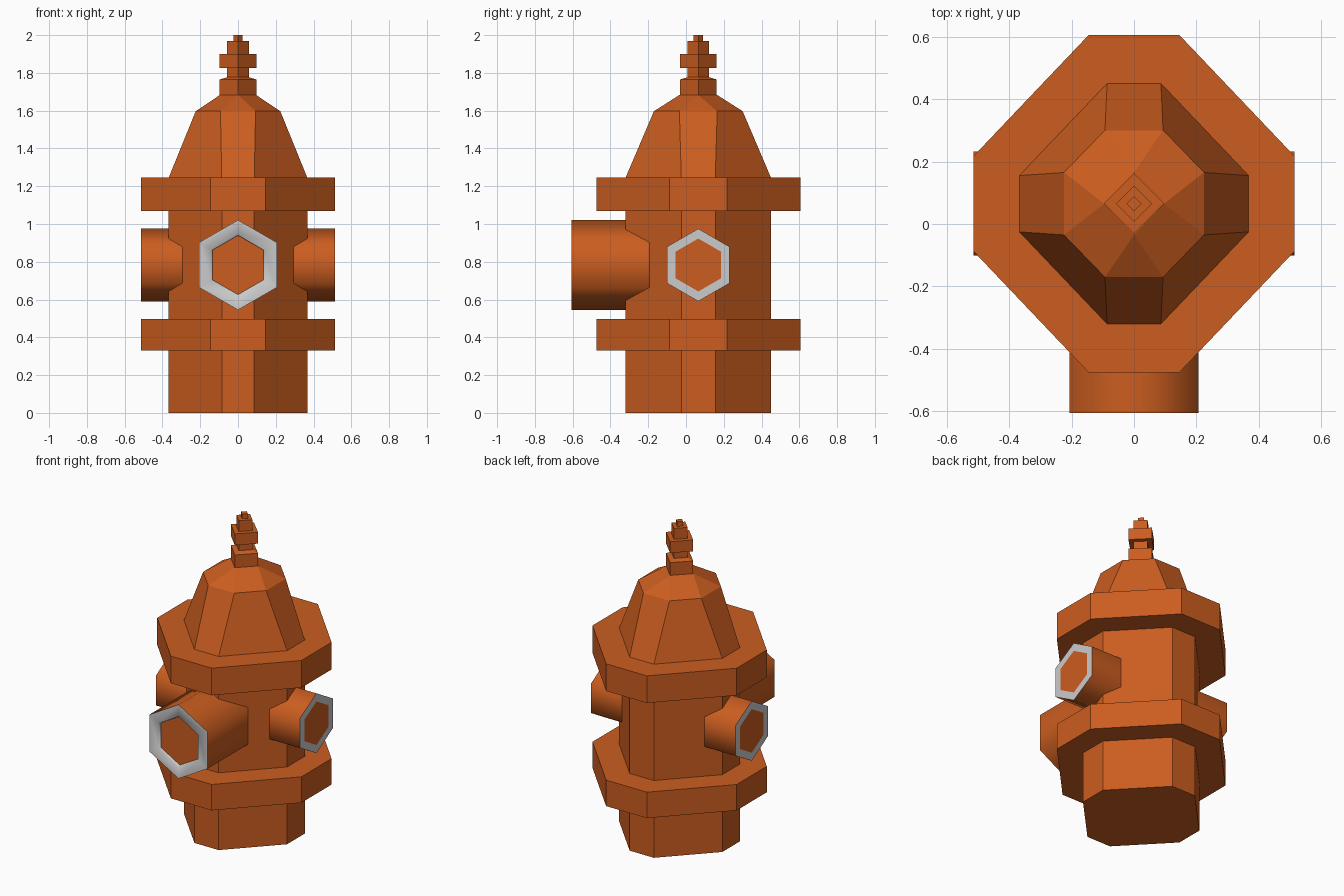
import bpy, bmesh, math

if "Cube" in bpy.data.objects:
    bpy.data.objects.remove(bpy.data.objects["Cube"])

CY = 0.065      # the barrel axis sits slightly behind the origin
NZ = 0.783      # height of the outlet axes

orange = bpy.data.materials.new("orange_paint")
orange.diffuse_color = (0.6, 0.11, 0.014, 1)
orange.use_nodes = True
orange.node_tree.nodes["Principled BSDF"].inputs["Base Color"].default_value = orange.diffuse_color


def loft(name, rings, bottom=False, top=False, mat=orange, smooth=False):
    """Skin a stack of equal-length counter-clockwise rings."""
    bm = bmesh.new()
    vs = [[bm.verts.new(p) for p in ring] for ring in rings]
    n = len(vs[0])
    for a, b in zip(vs, vs[1:]):
        for i in range(n):
            j = (i + 1) % n
            f = bm.faces.new((a[i], a[j], b[j], b[i]))
            f.smooth = smooth
    if bottom:
        bm.faces.new(vs[0][::-1])
    if top:
        bm.faces.new(vs[-1])
    bmesh.ops.remove_doubles(bm, verts=bm.verts, dist=0.0005)
    me = bpy.data.meshes.new(name)
    bm.to_mesh(me)
    bm.free()
    if mat:
        me.materials.append(mat)
    ob = bpy.data.objects.new(name, me)
    bpy.context.collection.objects.link(ob)
    return ob


def octagon(z, x, y, cx, cy):
    """Octagon with half sizes x, y and half side lengths cx (front), cy (side)."""
    return [(px, py + CY, z) for px, py in
            ((x, -cy), (x, cy), (cx, y), (-cx, y),
             (-x, cy), (-x, -cy), (-cx, -y), (cx, -y))]


def ngon(n, r, z, cy=0.0):
    """Regular polygon with a corner on +y."""
    return [(r * math.cos(math.pi / 2 + math.tau * i / n),
             cy + r * math.sin(math.pi / 2 + math.tau * i / n), z) for i in range(n)]


# barrel with its two flanges
BODY = (0.367, 0.385, 0.086, 0.09)
FLANGE = (0.513, 0.54, 0.145, 0.153)
steps = [(0, BODY), (0.33, BODY), (0.33, FLANGE), (0.497, FLANGE), (0.497, BODY),
         (1.07, BODY), (1.07, FLANGE), (1.245, FLANGE), (1.245, BODY)]
loft("barrel", [octagon(z, *s) for z, s in steps], bottom=True)

# bonnet, closing from an octagon to a diamond
loft("bonnet", [octagon(1.245, *BODY),
                octagon(1.597, 0.224, 0.235, 0.093, 0.1),
                octagon(1.683, 0.096, 0.1, 0, 0)], top=True)

# stepped diamond finial
finial = [(1.683, 0.097), (1.765, 0.097), (1.777, 0.057), (1.827, 0.057), (1.827, 0.097),
          (1.9, 0.097), (1.9, 0.057), (1.97, 0.057), (1.97, 0.024), (2.0, 0.024)]
loft("finial", [ngon(4, r, z, CY) for z, r in finial], top=True)


# hexagonal outlets: pipe, grey rim and orange plug, built along local z
def outlet(name, base, angle, start, end, r, inner, depth):
    parts = [
        loft(name + "_pipe", [ngon(6, r, start), ngon(6, r, end)], smooth=True),
        loft(name + "_rim", [ngon(6, r, end), ngon(6, inner, end),
                             ngon(6, inner - depth / 3, end - depth)],
             mat=None, smooth=depth > 0),
        loft(name + "_plug", [ngon(6, inner - depth / 3, end - depth)] * 1, top=True),
    ]
    for ob in parts:
        ob.location = base
        ob.rotation_euler = (math.pi / 2, 0, angle)


outlet("front_outlet", (0, 0, NZ), 0, 0.12, 0.605, 0.238, 0.162, 0.015)
for side, s in (("right", 1), ("left", -1)):
    outlet(side + "_outlet", (0, CY, NZ), s * math.pi / 2, 0.25, 0.513, 0.192, 0.14, 0.0)
